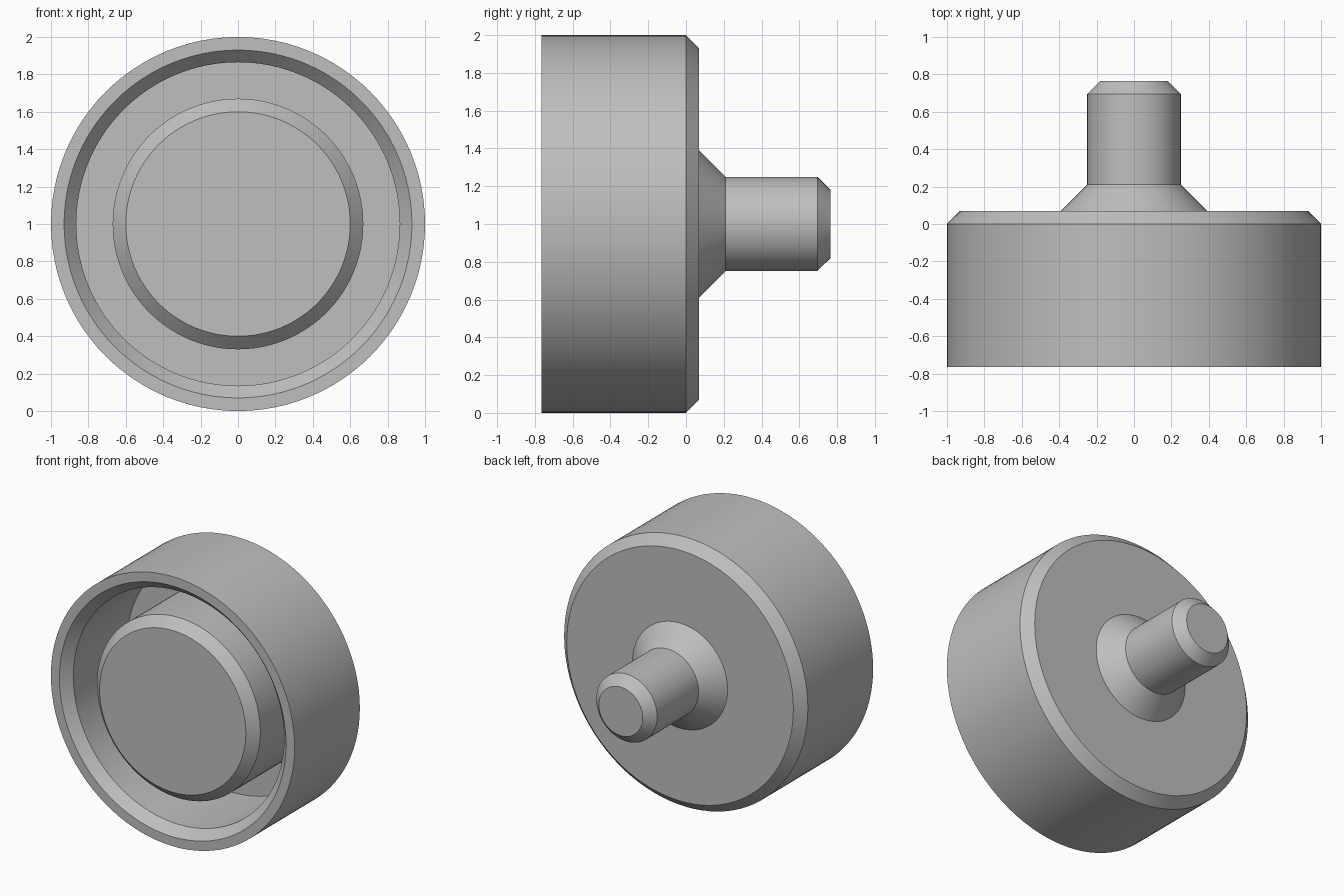
import bpy, bmesh, math

cube = bpy.data.objects.get("Cube")
if cube:
    bpy.data.objects.remove(cube, do_unlink=True)

SEGMENTS = 96
BEVEL = 0.07
FRONT, BACK = -0.765, 0.765

# One plain grey for the whole turned part
grey = bpy.data.materials.new("plain_grey")
grey.use_nodes = True
colour = (0.52, 0.52, 0.52, 1)
grey.diffuse_color = colour
grey.node_tree.nodes["Principled BSDF"].inputs["Base Color"].default_value = colour


def lathe(name, profile):
    """Revolve (radius, y) points around the horizontal axis at z = 1."""
    bm = bmesh.new()
    verts = [bm.verts.new((r, y, 1)) for r, y in profile]
    edges = [bm.edges.new(pair) for pair in zip(verts, verts[1:])]
    bmesh.ops.spin(bm, geom=verts + edges, cent=(0, 0, 1), axis=(0, 1, 0),
                   angle=math.tau, steps=SEGMENTS, use_duplicate=False)
    bmesh.ops.remove_doubles(bm, verts=bm.verts, dist=0.0001)
    bmesh.ops.recalc_face_normals(bm, faces=bm.faces)
    mesh = bpy.data.meshes.new(name)
    bm.to_mesh(mesh)
    bm.free()
    mesh.materials.append(grey)
    obj = bpy.data.objects.new(name, mesh)
    bpy.context.collection.objects.link(obj)
    bpy.ops.object.select_all(action='DESELECT')
    obj.select_set(True)
    bpy.context.view_layer.objects.active = obj
    bpy.ops.object.shade_smooth_by_angle(angle=math.radians(30))
    return obj


# Inner plug, flush with the front rim
plug = [(0, FRONT), (0.6, FRONT), (0.67, FRONT + BEVEL), (0.67, -0.07)]
# Outer cup: recess floor, inner wall, front rim, outer wall and back bevel
cup = [(0.865, -0.07), (0.865, FRONT + BEVEL), (0.93, FRONT),
       (1, FRONT), (1, 0), (1 - BEVEL, BEVEL)]
# Flared collar and round stem on the back
stem = [(0.39, BEVEL), (0.25, 0.21), (0.25, BACK - BEVEL), (0.18, BACK), (0, BACK)]

lathe("cup_with_plug_and_stem", plug + cup + stem)
